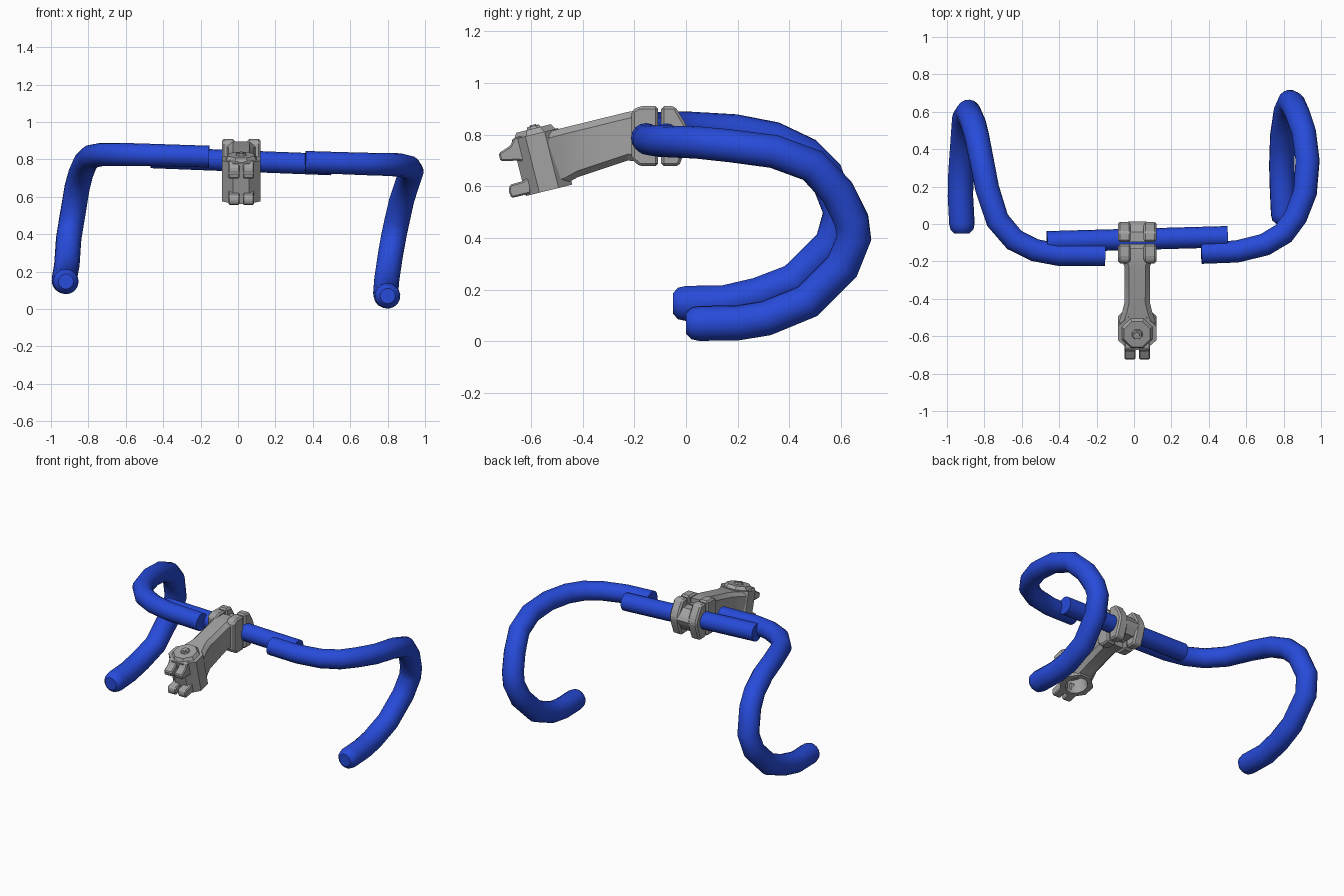
import bpy, bmesh, math
from mathutils import Matrix, Vector

cube = bpy.data.objects.get("Cube")
if cube:
    bpy.data.objects.remove(cube)


def material(name, rgb):
    mat = bpy.data.materials.new(name)
    mat.use_nodes = True
    mat.diffuse_color = (*rgb, 1)
    mat.node_tree.nodes["Principled BSDF"].inputs["Base Color"].default_value = (*rgb, 1)
    return mat


blue = material("blue_paint", (0.02, 0.07, 0.7))
grey = material("grey_metal", (0.36, 0.36, 0.36))
MID = 0.017                      # stem centre in x
TILT = math.radians(14)          # lean of the steerer axis


def activate(obj):
    bpy.ops.object.select_all(action="DESELECT")
    obj.select_set(True)
    bpy.context.view_layer.objects.active = obj


def smooth(obj, angle=35):
    activate(obj)
    bpy.ops.object.shade_smooth_by_angle(angle=math.radians(angle))


def from_bmesh(name, bm, bevel=0):
    bmesh.ops.recalc_face_normals(bm, faces=bm.faces)
    if bevel:
        bmesh.ops.bevel(bm, geom=bm.edges[:], offset=bevel, segments=1, affect="EDGES")
    mesh = bpy.data.meshes.new(name)
    bm.to_mesh(mesh)
    bm.free()
    obj = bpy.data.objects.new(name, mesh)
    bpy.context.collection.objects.link(obj)
    mesh.materials.append(grey)
    return obj


def tube(name, path):
    """Sweep a round section along (x, y, z, radius) points."""
    curve = bpy.data.curves.new(name, "CURVE")
    curve.dimensions = "3D"
    curve.bevel_depth = 1
    curve.bevel_resolution = 6
    curve.use_fill_caps = True
    spline = curve.splines.new("POLY")
    spline.points.add(len(path) - 1)
    for point, (x, y, z, r) in zip(spline.points, path):
        point.co = (x, y, z, 1)
        point.radius = r
    curve.materials.append(blue)
    obj = bpy.data.objects.new(name, curve)
    bpy.context.collection.objects.link(obj)
    activate(obj)
    bpy.ops.object.convert(target="MESH")
    smooth(bpy.context.object, 40)


def drop_bar(name, path):
    """Tube that thickens toward the grip and closes with a rounded tip."""
    count = len(path) - 1
    points = [(*p, 0.058 + 0.01 * min(1, 1.7 * i / count)) for i, p in enumerate(path)]
    x, y, z, r = points[-1]
    points += [(x, y - 0.03, z, r * 0.9), (x, y - 0.05, z, r * 0.6)]
    tube(name, points)


def loft(name, stations):
    """Skin chamfered rectangles given as (y, bottom, top, half width)."""
    bm = bmesh.new()
    rings = []
    for y, lo, hi, w in stations:
        c = 0.025
        half = [(w - c, lo), (w, lo + c), (w, hi - c), (w - c, hi)]
        loop = half + [(-x, z) for x, z in reversed(half)]
        rings.append([bm.verts.new((MID + x, y, z)) for x, z in loop])
    for a, b in zip(rings, rings[1:]):
        for i in range(len(a)):
            j = (i + 1) % len(a)
            bm.faces.new((a[i], a[j], b[j], b[i]))
    bm.faces.new(rings[0])
    bm.faces.new(rings[-1])
    return from_bmesh(name, bm)


def extrude_x(name, profile, x0, x1, squash=1, bevel=0.0):
    """Extrude a (y, z) outline along x, squashed in height about the bar axis."""
    bm = bmesh.new()
    verts = [bm.verts.new((MID + x0, y, 0.794 + (z - 0.794) * squash)) for y, z in profile]
    face = bm.faces.new(verts)
    out = bmesh.ops.extrude_face_region(bm, geom=[face])["geom"]
    bmesh.ops.translate(bm, vec=(x1 - x0, 0, 0),
                        verts=[v for v in out if isinstance(v, bmesh.types.BMVert)])
    return from_bmesh(name, bm, bevel)


def steerer_prism(name, centre, radius, top_radius, depth, sides, x_scale=1.0):
    """Prism standing on the leaning steerer axis."""
    bm = bmesh.new()
    bmesh.ops.create_cone(bm, cap_ends=True, segments=sides, radius1=radius,
                          radius2=top_radius, depth=depth)
    bmesh.ops.rotate(bm, matrix=Matrix.Rotation(math.pi / sides, 3, "Z"), verts=bm.verts)
    bmesh.ops.scale(bm, vec=(x_scale, 1, 1), verts=bm.verts)
    bmesh.ops.rotate(bm, matrix=Matrix.Rotation(TILT, 3, "X"), verts=bm.verts)
    bmesh.ops.translate(bm, vec=(MID, *centre), verts=bm.verts)
    return from_bmesh(name, bm)


# Handlebar tubes
tube("centre_tube", [(-0.465, -0.095, 0.81, 0.057), (0.5, -0.068, 0.772, 0.057)])
drop_bar("right_drop", [
    (-0.155, -0.167, 0.815), (-0.4, -0.165, 0.822), (-0.53, -0.14, 0.825),
    (-0.64, -0.085, 0.827), (-0.73, 0.02, 0.826), (-0.785, 0.19, 0.815),
    (-0.815, 0.34, 0.785), (-0.84, 0.465, 0.725), (-0.86, 0.54, 0.65),
    (-0.885, 0.597, 0.5), (-0.905, 0.565, 0.38), (-0.915, 0.42, 0.235),
    (-0.925, 0.28, 0.18), (-0.928, 0.15, 0.15), (-0.92, 0.0, 0.147)])
drop_bar("left_drop", [
    (0.36, -0.155, 0.787), (0.55, -0.147, 0.78), (0.7, -0.11, 0.775),
    (0.8, -0.05, 0.773), (0.865, 0.04, 0.77), (0.915, 0.17, 0.757),
    (0.928, 0.34, 0.735), (0.908, 0.49, 0.68), (0.875, 0.585, 0.58),
    (0.85, 0.64, 0.47), (0.835, 0.65, 0.4), (0.815, 0.605, 0.29),
    (0.795, 0.47, 0.155), (0.79, 0.31, 0.09), (0.793, 0.2, 0.072), (0.8, 0.05, 0.07)])

# Stem arm and steerer head
arm = loft("stem_arm", [
    (-0.13, 0.69, 0.895, 0.095), (-0.18, 0.695, 0.895, 0.088), (-0.225, 0.7, 0.888, 0.069),
    (-0.42, 0.635, 0.84, 0.068), (-0.47, 0.607, 0.828, 0.08), (-0.53, 0.593, 0.812, 0.1)])
head = steerer_prism("steerer_head", (-0.557, 0.694), 0.1, 0.1, 0.225, 8, 1.12)

# Open bore under the head
bore = steerer_prism("bore_cutter", (-0.53, 0.59), 0.07, 0.07, 0.2, 16)
for part in (arm, head):
    cut = part.modifiers.new("bore", "BOOLEAN")
    cut.operation = "DIFFERENCE"
    cut.solver = "EXACT"
    cut.object = bore
    activate(part)
    bpy.ops.object.modifier_apply(modifier="bore")
    smooth(part, 25)
bpy.data.objects.remove(bore)

# Top cap and ring-shaped bolt
steerer_prism("top_cap", (-0.585, 0.807), 0.098, 0.075, 0.035, 8)
for name, r, lift in (("cap_bolt", 0.03, 0.022), ("bolt_socket", 0.017, 0.026)):
    steerer_prism(name, (-0.585 - lift * math.sin(TILT), 0.807 + lift * math.cos(TILT)),
                  r, r * 0.85, 0.012, 8)

# Paired pinch lugs at the front of the head
upper_lug = [(-0.58, 0.8), (-0.665, 0.79), (-0.68, 0.757), (-0.725, 0.728),
             (-0.717, 0.697), (-0.65, 0.7), (-0.58, 0.69)]
lower_lug = [(-0.6, 0.65), (-0.627, 0.622), (-0.682, 0.606), (-0.686, 0.58),
             (-0.675, 0.555), (-0.6, 0.573)]
for side, s in (("right", -1), ("left", 1)):
    for level, outline in (("upper", upper_lug), ("lower", lower_lug)):
        extrude_x(f"{side}_{level}_pinch_lug", outline, s * 0.009, s * 0.068, bevel=0.006)

# Bar clamp: two halves, each with a low centre and tall bolt ears at the sides
halves = {
    "clamp_body": [(-0.21, 0.893), (-0.18, 0.91), (-0.108, 0.91),
                   (-0.108, 0.678), (-0.18, 0.678), (-0.21, 0.705)],
    "clamp_faceplate": [(-0.096, 0.91), (-0.042, 0.91), (0.0, 0.84), (0.013, 0.8),
                        (0.0, 0.75), (-0.027, 0.678), (-0.096, 0.678)],
}
for name, outline in halves.items():
    extrude_x(name, outline, -0.05, 0.05, squash=0.6)
    for side, s in (("right", -1), ("left", 1)):
        extrude_x(f"{side}_{name}_ear", outline, s * 0.035, s * 0.102, bevel=0.01)
